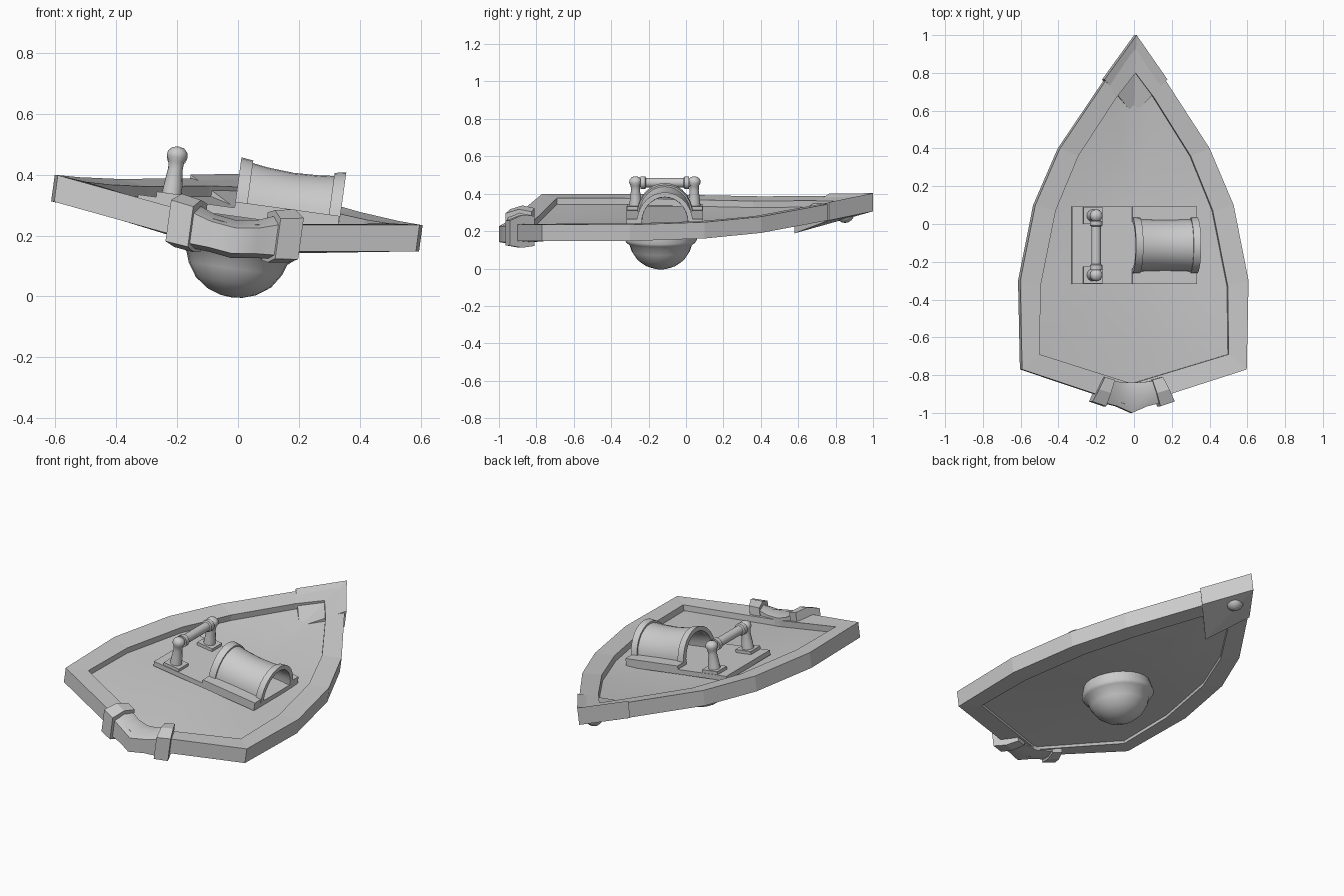
import bpy, bmesh, math
from mathutils import Matrix, Vector

old = bpy.data.objects.get("Cube")
if old:
    bpy.data.objects.remove(old)

metal = bpy.data.materials.new("plain grey")
metal.use_nodes = True
GREY = (0.6, 0.6, 0.6, 1)
metal.diffuse_color = GREY
metal.node_tree.nodes["Principled BSDF"].inputs["Base Color"].default_value = GREY

# Whole shield lies on its face, leaning to one side
PIVOT = Vector((0, 0, 0.3))
LEAN = (Matrix.Translation(PIVOT) @ Matrix.Rotation(math.radians(7.8), 4, 'Y')
        @ Matrix.Translation(-PIVOT))


def finish(name, bm, smooth=None):
    bmesh.ops.remove_doubles(bm, verts=bm.verts, dist=0.0005)
    bmesh.ops.recalc_face_normals(bm, faces=bm.faces)
    bm.transform(LEAN)
    mesh = bpy.data.meshes.new(name)
    bm.to_mesh(mesh)
    bm.free()
    mesh.materials.append(metal)
    ob = bpy.data.objects.new(name, mesh)
    bpy.context.collection.objects.link(ob)
    if smooth:
        bpy.ops.object.select_all(action='DESELECT')
        ob.select_set(True)
        bpy.context.view_layer.objects.active = ob
        bpy.ops.object.shade_smooth_by_angle(angle=math.radians(smooth))
    return ob


def loft(name, rings, cap=False, closed=False, smooth=None):
    """Skin a list of equal rings of points."""
    bm = bmesh.new()
    rows = [[bm.verts.new(p) for p in ring] for ring in rings]
    pairs = list(zip(rows, rows[1:])) + ([(rows[-1], rows[0])] if closed else [])
    for a, b in pairs:
        for i in range(len(a)):
            j = (i + 1) % len(a)
            bm.faces.new((a[i], a[j], b[j], b[i]))
    if cap:
        bm.faces.new(rows[0])
        bm.faces.new(rows[-1])
    return finish(name, bm, smooth)


def box(name, lo, hi):
    (x0, y0, z0), (x1, y1, z1) = lo, hi
    return loft(name, [[(x0, y0, z), (x1, y0, z), (x1, y1, z), (x0, y1, z)]
                       for z in (z0, z1)], cap=True)


def lathe(name, profile, origin, axis='Z', sides=20, smooth=40):
    """Turn (radius, height) pairs round the z or y axis."""
    rings = []
    for r, h in profile:
        ring = []
        for i in range(sides):
            a = math.tau * i / sides
            u, v = r * math.cos(a), r * math.sin(a)
            ring.append(Vector(origin) + Vector((u, v, h) if axis == 'Z' else (u, h, v)))
        rings.append(ring)
    return loft(name, rings, cap=True, smooth=smooth)


def mirrored(half):
    """Close a half outline that starts and ends on the centre line."""
    return half + [(-x, y, z) for x, y, z in half[-2:0:-1]]


def drop(ring, d):
    return [(x, y, z - d) for x, y, z in ring]


# Rim: bowed frame, outer and inner outlines at the top edge
outer = mirrored([(0, -.965, .235), (.6, -.77, .317), (.61, -.3, .317), (.53, .1, .32),
                  (.4, .4, .332), (.16, .76, .367), (0, .99, .395)])
inner = mirrored([(0, -.845, .225), (.505, -.69, .308), (.5, -.33, .308), (.42, .07, .31),
                  (.3, .36, .32), (.1, .67, .35), (0, .8, .36)])
loft("rim", [outer, inner, drop(inner, .088), drop(outer, .088)], closed=True)

# Panel: shallow bowed sheet set into the rim
mid = Vector((0, -.1, .245))


def shrink(ring, s):
    out = []
    for p in ring:
        q = mid + (Vector(p) - mid) * s
        q.z = mid.z + (p[2] - mid.z) * s * s
        out.append(q)
    return out


top = drop(inner, .035)
under = drop(inner, .072)
steps = (.02, .35, .7, 1.02)
loft("panel", [shrink(top, s) for s in steps]
     + [[q - Vector((0, 0, .037)) for q in shrink(top, s)] for s in reversed(steps)],
     cap=True, smooth=25)

# Tip guard: folded diamond plate over the point, with a rivet below
bm = bmesh.new()
for s in (1, -1):
    tri = [(0, .58, .285), (s * .168, .765, .378), (0, 1, .404)]
    t = [bm.verts.new(p) for p in tri]
    b = [bm.verts.new(p) for p in drop(tri, .098)]
    bm.faces.new(t)
    bm.faces.new(b)
    for i in (0, 1):
        bm.faces.new((t[i], t[i + 1], b[i + 1], b[i]))
finish("tip_guard", bm)
dome = [(.05 * math.cos(a), .05 * math.sin(a))
        for a in [math.pi * (i / 8 - .5) for i in range(9)]]
lathe("tip_rivet", [(max(r, .001), h) for r, h in dome], (.01, .85, .295), sides=16)


# Rear clasp: bent middle and two slanted collars gripping the rim
def slice_(ox, oy, ix, iy, lo, hi):
    return [(ox, oy, lo + .01), (ox, oy, hi - .025), ((ox + ix) / 2, (oy + iy) / 2, hi),
            (ix, iy, hi - .01), (ix, iy, lo), ((ox + ix) / 2, (oy + iy) / 2, lo - .005)]


loft("clasp_middle", [slice_(-.16, -.945, -.11, -.83, .145, .285),
                      slice_(-.08, -.965, -.06, -.837, .14, .26),
                      slice_(0, -1, 0, -.84, .13, .25),
                      slice_(.08, -.965, .06, -.837, .14, .26),
                      slice_(.16, -.945, .11, -.83, .145, .285)], cap=True, smooth=50)
for side, s in (("left", 1), ("right", -1)):
    loft(side + "_clasp_collar", [slice_(s * .22, -.94, s * .155, -.81, .14, .312),
                                  slice_(s * .145, -.965, s * .1, -.825, .132, .3)], cap=True)

# Boss: flanged dome on the face
lathe("boss", [(.18, .215), (.195, .16), (.185, .145), (.167, .13), (.155, .095), (.125, .05),
               (.08, .018), (.035, .003), (.001, 0)], (.02, -.135, -.003), sides=24, smooth=50)

# Base plate for the grip and the arm cuff
Y = -.113
box("base_plate", (-.33, Y - .205, .262), (.335, Y + .205, .29))

# Grip: two posts on pads with a bar between them
for side, s in (("rear", 1), ("front", -1)):
    y = Y + s * .157
    box(side + "_grip_pad", (-.27, y - .045, .285), (-.17, y + .045, .308))
    lathe(side + "_grip_post", [(.034, .3), (.03, .34), (.024, .39), (.026, .415),
                                (.034, .43), (.032, .447), (.02, .46), (.002, .464)],
          (-.22, y, 0), sides=16)
lathe("grip_bar", [(.022, -.16), (.022, -.13), (.034, -.13), (.034, -.105), (.026, -.1),
                   (.026, .1), (.034, .105), (.034, .13), (.022, .13), (.022, .16)],
      (-.22, Y, .43), axis='Y', sides=16)


# Arm cuff: arched sleeve, waisted in the middle, with end bands and feet
def arch(x, ry, rz, thick):
    angles = [math.pi * i / 14 for i in range(15)]
    loop = [(a, 0) for a in angles] + [(a, thick) for a in reversed(angles)]
    return [(x, Y + (ry - t) * math.cos(a), .29 + (rz - t) * math.sin(a)) for a, t in loop]


def sleeve(name, stations, thick):
    return loft(name, [arch(x, ry, rz, thick) for x, ry, rz in stations], cap=True, smooth=40)


sleeve("arm_cuff", [(.005, .141, .157), (.08, .138, .146), (.165, .136, .14),
                    (.25, .138, .143), (.33, .141, .151)], .014)
sleeve("inner_cuff_band", [(-.01, .15, .167), (.03, .148, .162)], .026)
sleeve("outer_cuff_band", [(.3, .148, .158), (.338, .15, .165)], .026)
for side, s in (("rear", 1), ("front", -1)):
    a, b = sorted((Y + s * .125, Y + s * .205))
    box(side + "_cuff_foot", (-.01, a, .285), (.335, b, .31))
